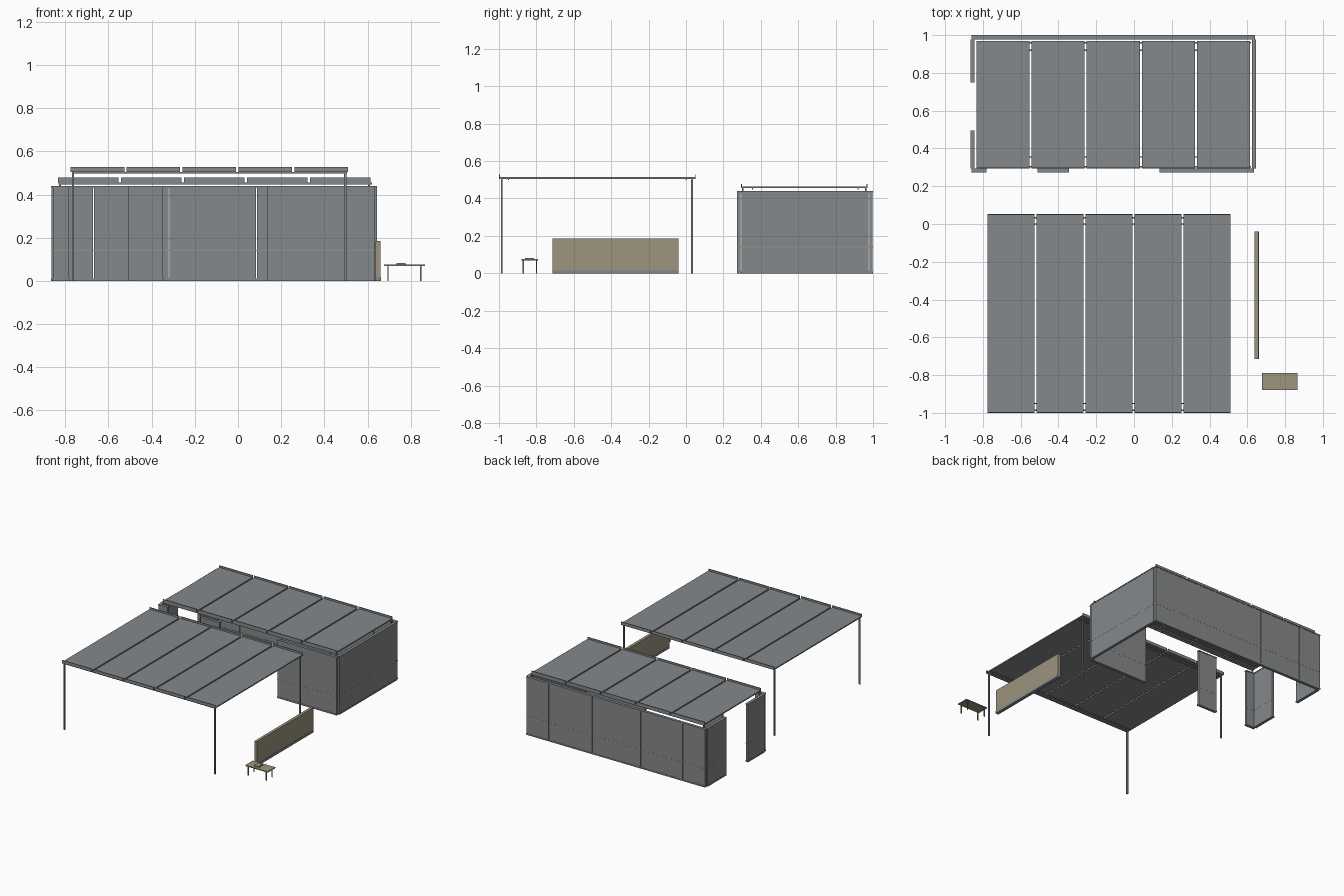
import bpy, bmesh

if "Cube" in bpy.data.objects:
    bpy.data.objects.remove(bpy.data.objects["Cube"])


def mat(name, rgb):
    m = bpy.data.materials.new(name)
    m.diffuse_color = (*rgb, 1)
    m.use_nodes = True
    m.node_tree.nodes["Principled BSDF"].inputs["Base Color"].default_value = m.diffuse_color
    return m


GREY = mat("steel_grey", (0.235, 0.248, 0.256))
TAN = mat("warm_timber", (0.34, 0.297, 0.21))


def boxes(name, spans, material):
    """One object from (x0, x1, y0, y1, z0, z1) spans."""
    bm = bmesh.new()
    for x0, x1, y0, y1, z0, z1 in spans:
        verts = bmesh.ops.create_cube(bm, size=1)["verts"]
        for v in verts:
            v.co = (x0 if v.co.x < 0 else x1,
                    y0 if v.co.y < 0 else y1,
                    z0 if v.co.z < 0 else z1)
    mesh = bpy.data.meshes.new(name)
    bm.to_mesh(mesh)
    bm.free()
    mesh.materials.append(material)
    ob = bpy.data.objects.new(name, mesh)
    bpy.context.collection.objects.link(ob)
    return ob


def wall(name, x0, x1, y0, y1):
    """Wall panel with foot and head tracks and a thin tan stripe."""
    t, e = 0.002, 0.0008
    boxes(name, [(x0 + t, x1 - t, y0 + t, y1 - t, 0.01, 0.432)], GREY)
    boxes(name + "_tracks", [(x0, x1, y0, y1, 0, 0.01),
                             (x0, x1, y0, y1, 0.432, 0.44)], GREY)
    boxes(name + "_stripe", [(x0 + t - e, x1 - t + e, y0 + t - e, y1 - t + e,
                              0.138, 0.142)], TAN)


# Back wall, split into panels by narrow seams
seams = [-0.86, -0.67, -0.32, 0.085, 0.45, 0.64]
for i in range(5):
    wall(f"back_wall_{i + 1}", seams[i], seams[i + 1], 0.978, 1.0)

# Side walls: the left has a door opening
wall("right_wall", 0.624, 0.645, 0.295, 0.978)
wall("left_wall_rear", -0.866, -0.844, 0.75, 0.978)
wall("left_wall_front", -0.866, -0.844, 0.295, 0.495)

# Front wall pieces
wall("front_wall_left", -0.86, -0.78, 0.272, 0.294)
wall("front_wall_middle", -0.51, -0.345, 0.272, 0.294)
wall("front_wall_right", 0.135, 0.635, 0.272, 0.294)


def slatted_roof(name, x0, x1, y0, y1, z, beams):
    """Five flat panels with upturned end lips, carried on cross beams."""
    gap = 0.011
    w = (x1 - x0 - 4 * gap) / 5
    for i in range(5):
        a = x0 + i * (w + gap)
        b = a + w
        boxes(f"{name}_panel_{i + 1}", [
            (a, b, y0, y1, z, z + 0.009),
            (a, b, y0, y0 + 0.005, z + 0.009, z + 0.023),
            (a, b, y1 - 0.005, y1, z + 0.009, z + 0.023)], GREY)
    boxes(name + "_beams", [(x0 + 0.005, x1 - 0.005, y - 0.003, y + 0.003,
                             z - 0.006, z) for y in beams], GREY)


# House roof floating above the walls on corner brackets
slatted_roof("house_roof", -0.835, 0.615, 0.295, 0.97, 0.455, (0.355, 0.92))
boxes("house_roof_rails", [(-0.832, 0.62, y - 0.004, y + 0.004, 0.446, 0.455)
                           for y in (0.304, 0.96)], GREY)
boxes("house_roof_brackets", [(x - 0.004, x + 0.004, y - 0.004, y + 0.004, 0.43, 0.446)
                              for x in (-0.825, 0.607) for y in (0.304, 0.96)], GREY)

# Front canopy on four slim posts
slatted_roof("canopy", -0.775, 0.51, -1.0, 0.052, 0.505, (-0.95, 0.0))
boxes("canopy_rails", [(-0.77, 0.505, y - 0.004, y + 0.004, 0.497, 0.505)
                       for y in (-0.985, 0.033)], GREY)
boxes("canopy_posts", [(x - 0.005, x + 0.005, y - 0.005, y + 0.005, 0, 0.498)
                       for x in (-0.765, 0.497) for y in (-0.985, 0.033)], GREY)

# Low screen to the right
boxes("screen_panel", [(0.638, 0.66, -0.715, -0.04, 0.018, 0.185)], TAN)
boxes("screen_base", [(0.637, 0.662, -0.715, -0.04, 0, 0.018)], GREY)

# Small table
boxes("table_top", [(0.677, 0.866, -0.88, -0.79, 0.069, 0.076)], TAN)
boxes("table_legs", [(x - 0.003, x + 0.003, y - 0.003, y + 0.003, 0, 0.069)
                     for x in (0.695, 0.846) for y in (-0.87, -0.8)], GREY)

# Open book lying on the table
boxes("book_pages", [(0.735, 0.774, -0.86, -0.812, 0.076, 0.083)], TAN)
boxes("book_spine", [(0.774, 0.778, -0.86, -0.812, 0.076, 0.081)], GREY)
